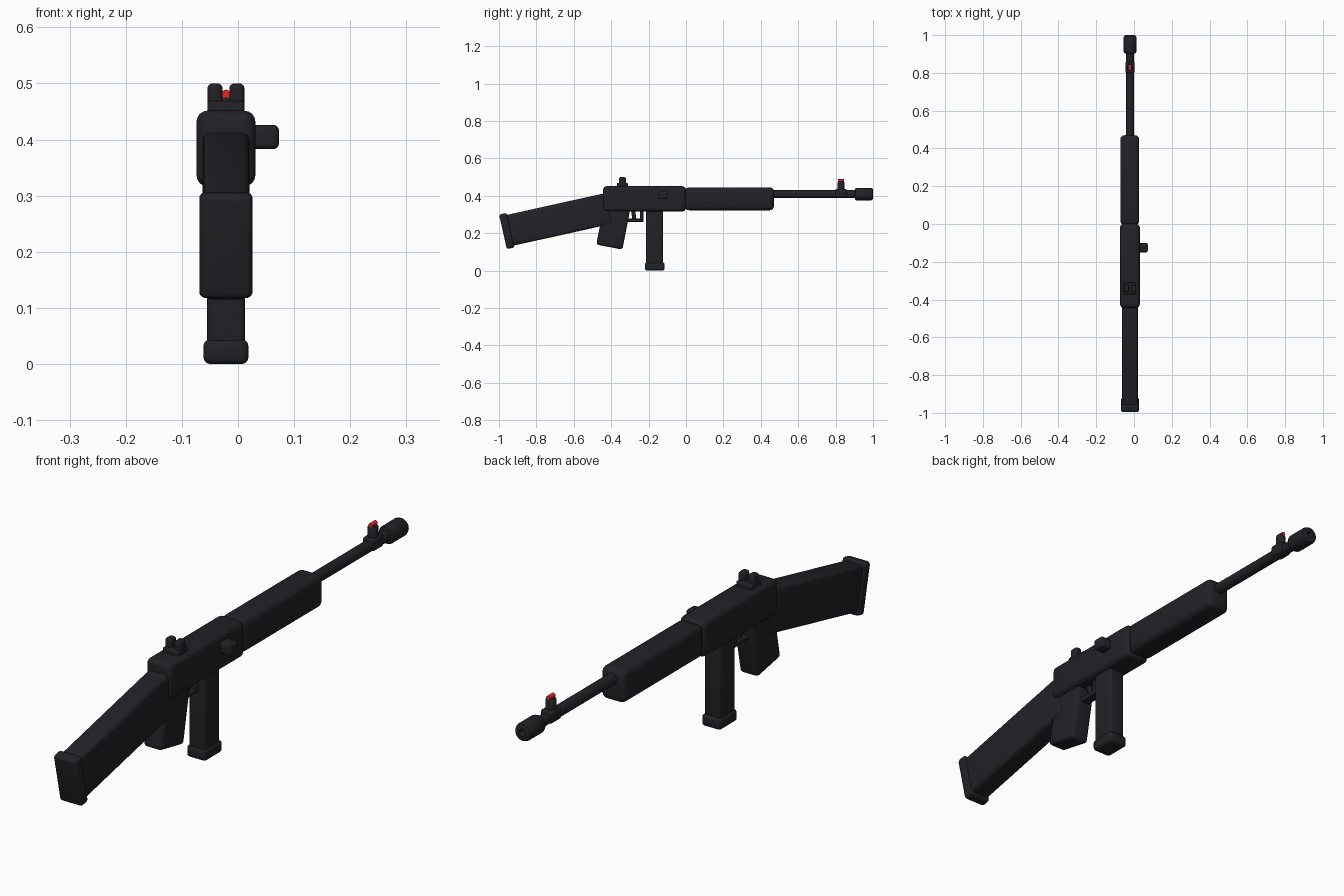
import bpy, bmesh, math
from mathutils import Vector

if "Cube" in bpy.data.objects:
    bpy.data.objects.remove(bpy.data.objects["Cube"])

CX = -0.0215   # centre plane of the body


def material(name, rgb):
    m = bpy.data.materials.new(name)
    m.diffuse_color = (*rgb, 1)
    m.use_nodes = True
    m.node_tree.nodes["Principled BSDF"].inputs["Base Color"].default_value = m.diffuse_color
    return m


BLACK = material("black", (0.016, 0.016, 0.02))
RED = material("red", (0.8, 0.02, 0.02))


def finish(name, bm, mat):
    bmesh.ops.recalc_face_normals(bm, faces=bm.faces)
    me = bpy.data.meshes.new(name)
    bm.to_mesh(me)
    bm.free()
    ob = bpy.data.objects.new(name, me)
    bpy.context.collection.objects.link(ob)
    me.materials.append(mat)
    bpy.ops.object.select_all(action='DESELECT')
    bpy.context.view_layer.objects.active = ob
    ob.select_set(True)
    bpy.ops.object.shade_smooth_by_angle(angle=math.radians(35))
    return ob


def box(name, size, loc, bevel=0.01, tilt=0.0, mat=BLACK):
    """Rounded box, tilted about x in degrees."""
    bm = bmesh.new()
    bmesh.ops.create_cube(bm, size=1)
    bmesh.ops.scale(bm, vec=Vector(size), verts=bm.verts)
    bmesh.ops.bevel(bm, geom=bm.edges[:], offset=bevel, segments=4,
                    profile=0.5, affect='EDGES')
    ob = finish(name, bm, mat)
    ob.location = loc
    ob.rotation_euler.x = math.radians(tilt)
    return ob


def lathe(name, profile, loc, along_y=True, mat=BLACK, n=32):
    """Spin (radius, height) points round the y axis or the z axis."""
    bm = bmesh.new()
    vs = [bm.verts.new((r, h, 0) if along_y else (r, 0, h)) for r, h in profile]
    es = [bm.edges.new(p) for p in zip(vs, vs[1:])]
    bmesh.ops.spin(bm, geom=vs + es, cent=(0, 0, 0), angle=math.tau, steps=n,
                   axis=(0, 1, 0) if along_y else (0, 0, 1))
    bmesh.ops.remove_doubles(bm, verts=bm.verts, dist=1e-5)
    ob = finish(name, bm, mat)
    ob.location = loc
    return ob


# main body
box("receiver", (0.105, 0.444, 0.135), (CX, -0.222, 0.384), 0.02)
box("handguard", (0.099, 0.476, 0.122), (CX - 0.001, 0.232, 0.384), 0.022)

# barrel and muzzle, with a shallow bore
lathe("barrel", [(0, 0.44), (0.021, 0.44), (0.021, 0.92), (0, 0.92)],
      (CX, 0, 0.409))
lathe("muzzle", [(0, 0.903), (0.024, 0.903), (0.031, 0.906), (0.034, 0.913),
                 (0.034, 0.987), (0.031, 0.996), (0.024, 1.0), (0.013, 1.0),
                 (0.011, 0.997), (0.011, 0.97), (0, 0.97)], (CX, 0, 0.409))

# shoulder stock and butt plate
t, a = 12.5, math.radians(12.5)
butt = Vector((CX, -0.958, 0.212))
along = Vector((0, math.cos(a), math.sin(a)))
box("stock", (0.084, 0.56, 0.168), butt + along * 0.28, 0.014, t)
box("butt_plate", (0.095, 0.042, 0.19), butt, 0.012, t)

# grip
box("grip", (0.078, 0.142, 0.24), (CX, -0.387, 0.244), 0.014, -11)

# magazine
box("magazine", (0.068, 0.092, 0.3), (CX, -0.169, 0.18), 0.01)
box("magazine_base", (0.08, 0.106, 0.044), (CX, -0.167, 0.022), 0.012)

# trigger and guard
box("guard_bottom", (0.04, 0.1, 0.017), (CX, -0.278, 0.27), 0.005)
box("guard_front", (0.04, 0.018, 0.07), (CX, -0.237, 0.296), 0.005)
box("trigger", (0.022, 0.022, 0.06), (CX, -0.28, 0.302), 0.005, 8)

# charging handle
box("charging_handle", (0.063, 0.05, 0.043), (0.0415, -0.125, 0.4045), 0.01)

# rear sight: base and two posts
box("rear_sight_base", (0.066, 0.06, 0.032), (CX, -0.34, 0.453), 0.006)
for side, name in ((-1, "left"), (1, "right")):
    box("rear_sight_" + name, (0.027, 0.037, 0.06),
        (CX + side * 0.0195, -0.34, 0.47), 0.009)

# front sight: base, post and red rod
box("front_sight_base", (0.048, 0.06, 0.044), (CX, 0.829, 0.415), 0.008)
lathe("front_sight_post", [(0, 0.42), (0.018, 0.42), (0.018, 0.472),
                           (0.014, 0.478), (0, 0.478)],
      (CX, 0.829, 0), along_y=False)
lathe("front_sight_dot", [(0, -0.016), (0.008, -0.016), (0.008, 0.016),
                          (0, 0.016)], (CX, 0.829, 0.481), mat=RED, n=16)
